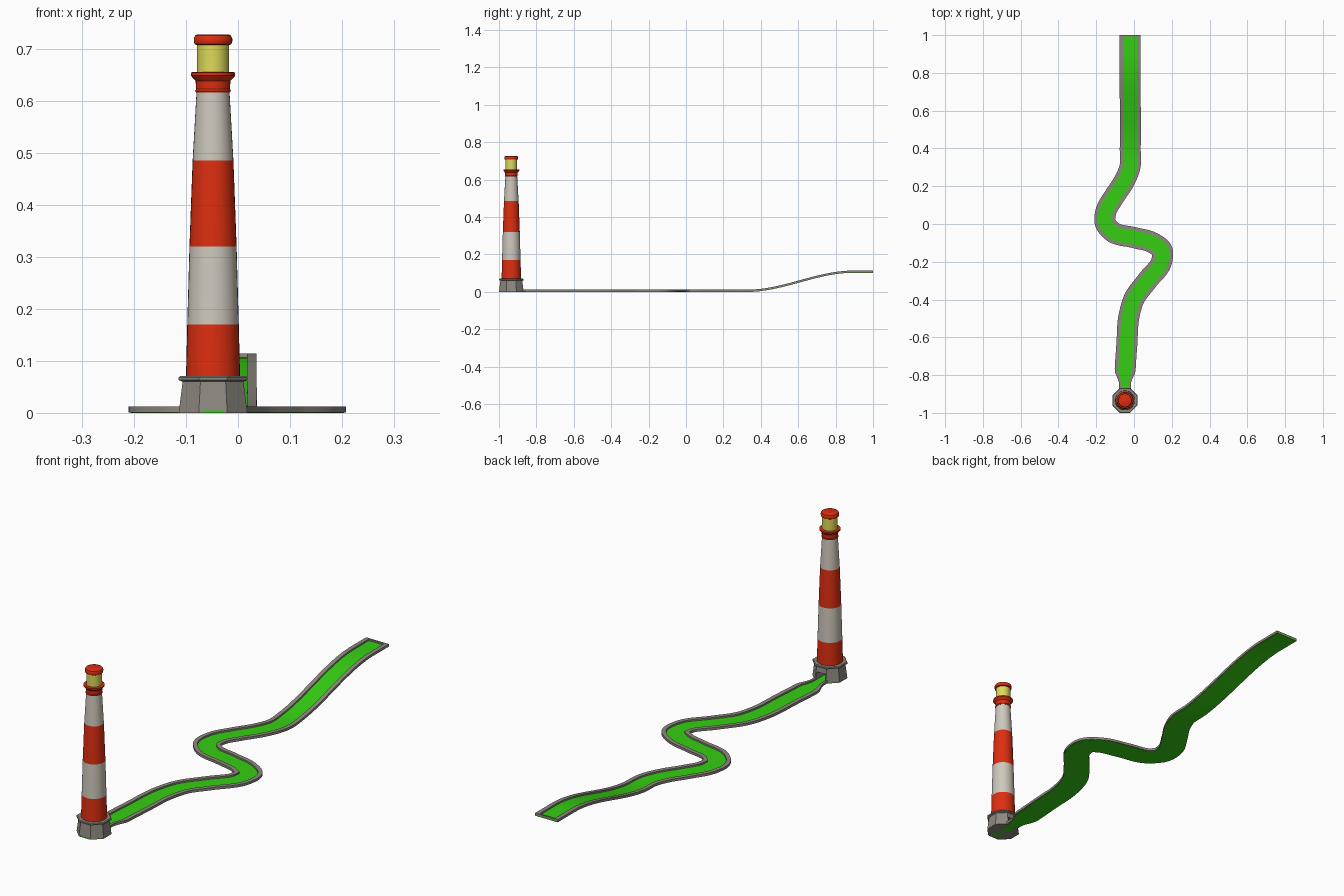
import bpy, bmesh, math
from mathutils import Vector

if "Cube" in bpy.data.objects:
    bpy.data.objects.remove(bpy.data.objects["Cube"])


def mat(name, col):
    m = bpy.data.materials.new(name)
    m.diffuse_color = (*col, 1)
    m.use_nodes = True
    m.node_tree.nodes["Principled BSDF"].inputs["Base Color"].default_value = m.diffuse_color
    return m


GREEN = mat("felt green", (0.035, 0.62, 0.006))
GREY = mat("stone grey", (0.27, 0.25, 0.215))
RED = mat("signal red", (0.72, 0.028, 0.005))
WHITE = mat("off white", (0.62, 0.58, 0.51))
YELLOW = mat("lamp yellow", (0.72, 0.70, 0.10))


def finish(name, bm, mats, smooth=False):
    bmesh.ops.recalc_face_normals(bm, faces=bm.faces)
    me = bpy.data.meshes.new(name)
    bm.to_mesh(me)
    bm.free()
    ob = bpy.data.objects.new(name, me)
    bpy.context.collection.objects.link(ob)
    for m in mats:
        me.materials.append(m)
    bpy.ops.object.select_all(action='DESELECT')
    ob.select_set(True)
    bpy.context.view_layer.objects.active = ob
    if smooth:
        bpy.ops.object.shade_smooth_by_angle(angle=math.radians(35))
    return ob


# ---------- lighthouse ----------
CX, CY = -0.048, -0.934


def lathe(name, profile, mats, sides=32, phase=0.0, smooth=True, rule=None):
    """Closed turned shape from (radius, z) points."""
    bm = bmesh.new()
    rings = []
    for r, z in profile:
        rings.append([bm.verts.new((CX + r * math.cos(phase + 2 * math.pi * i / sides),
                                    CY + r * math.sin(phase + 2 * math.pi * i / sides), z))
                      for i in range(sides)])
    for a, b in zip(rings, rings[1:]):
        for i in range(sides):
            j = (i + 1) % sides
            f = bm.faces.new((a[i], a[j], b[j], b[i]))
            if rule:
                f.material_index = rule(f.calc_center_median().z)
    bm.faces.new(rings[0])
    bm.faces.new(rings[-1])
    return finish(name, bm, mats, smooth)


# octagonal plinth with a ball tunnel on the lane side
k = 1 / math.cos(math.pi / 8)
plinth = lathe("plinth", [(0.066 * k, 0), (0.0585 * k, 0.06), (0.066 * k, 0.063),
                          (0.066 * k, 0.068), (0.063 * k, 0.071)],
               [GREY], sides=8, phase=math.pi / 8, smooth=False)
bm = bmesh.new()
bmesh.ops.create_cube(bm, size=1)
bmesh.ops.scale(bm, vec=(0.042, 0.09, 0.06), verts=bm.verts)
bmesh.ops.translate(bm, vec=(CX, -0.88, 0.008), verts=bm.verts)
cutter = finish("tunnel_cutter", bm, [GREY])
cutter.hide_render = True
bpy.context.view_layer.objects.active = plinth
mod = plinth.modifiers.new("tunnel", 'BOOLEAN')
mod.object = cutter
mod.operation = 'DIFFERENCE'
mod.solver = 'EXACT'
bpy.ops.object.modifier_apply(modifier=mod.name)
bpy.data.objects.remove(cutter)

# striped tower: red and white bands by height
lathe("tower", [(0.052, 0.068), (0.0495, 0.17), (0.0453, 0.32), (0.0392, 0.485), (0.0315, 0.62)],
      [RED, WHITE], rule=lambda z: 1 if 0.17 < z < 0.32 or z > 0.485 else 0)

# gallery ring, lamp room and cap
lathe("gallery", [(0.033, 0.616), (0.0345, 0.619), (0.0325, 0.622), (0.0335, 0.638),
                  (0.040, 0.645), (0.0425, 0.648), (0.0425, 0.654), (0.039, 0.655)], [RED])
lathe("lamp_room", [(0.031, 0.65), (0.031, 0.712)], [YELLOW])
lathe("cap", [(0.032, 0.707), (0.0355, 0.709), (0.037, 0.714), (0.037, 0.719),
              (0.0345, 0.725), (0.031, 0.727)], [RED])

# ---------- lane ----------
PATH = [(-0.02, 1.0), (-0.02, 0.7), (-0.02, 0.4), (-0.022, 0.30), (-0.05, 0.23),
        (-0.105, 0.145), (-0.149, 0.065), (-0.152, 0.005), (-0.115, -0.04), (0, -0.072),
        (0.10, -0.1), (0.149, -0.14), (0.147, -0.195), (0.07, -0.30), (0.0, -0.397),
        (-0.025, -0.48), (-0.038, -0.64), (-0.047, -0.78), (-0.048, -0.87), (-0.048, -1.0)]


def sample(steps=10):
    """Smooth path samples as (point, side direction)."""
    p = [Vector(q) for q in PATH]
    p = [2 * p[0] - p[1]] + p + [2 * p[-1] - p[-2]]
    out = []
    for i in range(1, len(p) - 2):
        a, b, c, d = p[i - 1:i + 3]
        # non-uniform tangents keep uneven spacing smooth
        l0, l1, l2 = (b - a).length, (c - b).length, (d - c).length
        m1 = ((b - a) / l0 * l1 + (c - b) / l1 * l0) / (l0 + l1) * l1
        m2 = ((c - b) / l1 * l2 + (d - c) / l2 * l1) / (l1 + l2) * l1
        for s in range(steps):
            t = s / steps
            out.append((2*t**3 - 3*t*t + 1) * b + (t**3 - 2*t*t + t) * m1
                       + (3*t*t - 2*t**3) * c + (t**3 - t*t) * m2)
    out.append(p[-2])
    res = []
    for i, q in enumerate(out):
        t = (out[min(i + 1, len(out) - 1)] - out[max(i - 1, 0)]).normalized()
        res.append((q, Vector((-t.y, t.x))))
    return res


def ease(v, lo, hi):
    t = max(0, min(1, (v - lo) / (hi - lo)))
    return t * t * (3 - 2 * t)


def height(y):
    return 0.102 * ease(y, 0.33, 0.89)


def half_width(y):
    return 0.031 + 0.0245 * ease(y, -0.85, -0.77)


SAMPLES = sample()


def sweep(name, samples, section, material):
    """Sweep a closed section; section(y) gives (side offset, z) points."""
    bm = bmesh.new()
    rings = []
    for q, n in samples:
        rings.append([bm.verts.new((q.x + n.x * o, q.y + n.y * o, height(q.y) + z))
                      for o, z in section(q.y)])
    for a, b in zip(rings, rings[1:]):
        for i in range(len(a)):
            j = (i + 1) % len(a)
            bm.faces.new((a[i], a[j], b[j], b[i]))
    bm.faces.new(rings[0])
    bm.faces.new(rings[-1])
    return finish(name, bm, [material], True)


def floor_section(y):
    w = half_width(y) - 0.004 if y > -0.86 else 0.0205
    return [(-w, 0), (w, 0), (w, 0.005), (-w, 0.005)]


def rail_section(side):
    def section(y):
        w = half_width(y)
        i = w * 0.67
        return [(side * o, z) for o, z in ((i, 0.001), (w, 0.001), (w, 0.012), (i, 0.012))]
    return section


sweep("lane_floor", SAMPLES, floor_section, GREEN)
rail_path = [s for s in SAMPLES if s[0].y > -0.885]
for side, nm in ((1, "right_rail"), (-1, "left_rail")):
    sweep(nm, rail_path, rail_section(side), GREY)

# end wall across the raised end
bm = bmesh.new()
bmesh.ops.create_cube(bm, size=1)
bmesh.ops.scale(bm, vec=(0.111, 0.008, 0.0115), verts=bm.verts)
bmesh.ops.translate(bm, vec=(-0.02, 0.996, 0.102 + 0.0062), verts=bm.verts)
finish("end_wall", bm, [GREY])
